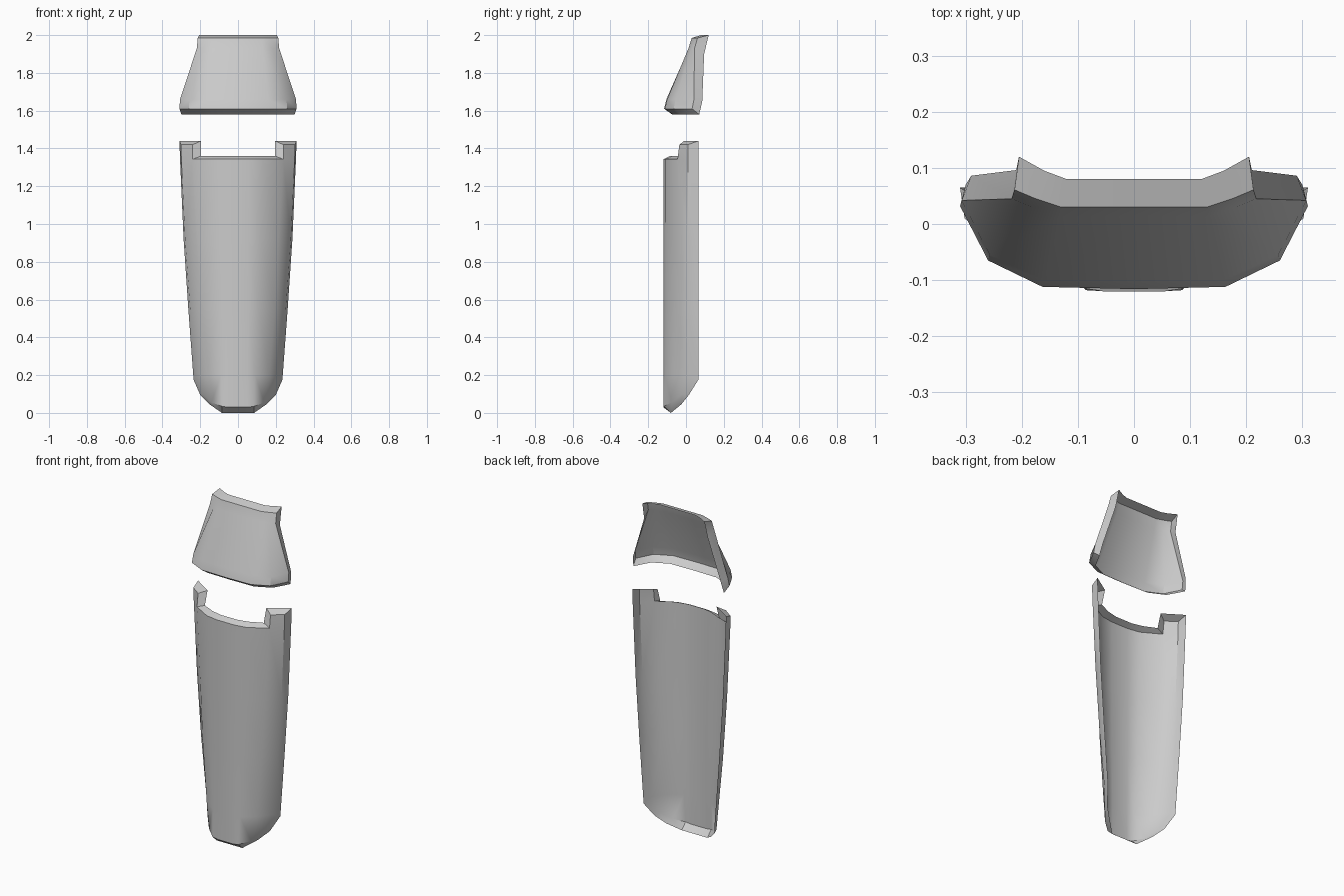
import bpy, bmesh, math

if "Cube" in bpy.data.objects:
    bpy.data.objects.remove(bpy.data.objects["Cube"])


def plate(name, rows, rim):
    """Right half of a thin curved plate plus its turned-back rim, mirrored in x.
    rows: (z, first column, [(x, y) or (x, y, z), ...]); rim: {(row, col): point}, in order."""
    bm = bmesh.new()
    grid = {}
    for r, (z, first, pts) in enumerate(rows):
        for c, p in enumerate(pts):
            grid[r, c + first] = bm.verts.new((p[0], p[1], p[2] if len(p) > 2 else z))
    # curved face
    for r, c in list(grid):
        quad = [(r, c), (r + 1, c), (r + 1, c + 1), (r, c + 1)]
        if all(k in grid for k in quad):
            bm.faces.new([grid[k] for k in quad])
    # rim strip along the border
    outer = [grid[k] for k, _ in rim]
    inner = [bm.verts.new(p) for _, p in rim]
    for i in range(len(rim) - 1):
        bm.faces.new((outer[i], outer[i + 1], inner[i + 1], inner[i]))
    bmesh.ops.recalc_face_normals(bm, faces=bm.faces)
    bm.faces.ensure_lookup_table()
    if bm.faces[0].normal.y > 0:
        bmesh.ops.reverse_faces(bm, faces=bm.faces)
    # mirrored half
    res = bmesh.ops.duplicate(bm, geom=bm.verts[:] + bm.edges[:] + bm.faces[:])["geom"]
    for v in [g for g in res if isinstance(g, bmesh.types.BMVert)]:
        v.co.x = -v.co.x
    bmesh.ops.reverse_faces(bm, faces=[g for g in res if isinstance(g, bmesh.types.BMFace)])
    bmesh.ops.remove_doubles(bm, verts=bm.verts, dist=0.0005)
    me = bpy.data.meshes.new(name)
    bm.to_mesh(me)
    bm.free()
    ob = bpy.data.objects.new(name, me)
    bpy.context.collection.objects.link(ob)
    bpy.ops.object.select_all(action='DESELECT')
    ob.select_set(True)
    bpy.context.view_layer.objects.active = ob
    bpy.ops.object.shade_smooth_by_angle(angle=math.radians(35))
    return ob


# long lower plate with two corner tabs and a rounded foot
plate("shin_plate", [
    (1.42, 3, [(.24, -.035), (.302, .01)]),
    (1.343, 0, [(0, -.12), (.055, -.12), (.13, -.108), (.24, -.045), (.30, .01)]),
    (.92, 0, [(0, -.12), (.055, -.12), (.12, -.107), (.215, -.05), (.28, .012)]),
    (.55, 0, [(0, -.12), (.055, -.12), (.11, -.107), (.195, -.055), (.253, .012)]),
    (.20, 0, [(0, -.12), (.05, -.12), (.09, -.11), (.165, -.06), (.22, .015)]),
    (.03, 0, [(0, -.12), (.05, -.12), (.085, -.118, .035), (.14, -.075, .055), (.188, -.02, .10)]),
], [
    ((1, 0), (0, -.085, 1.36)), ((1, 1), (.055, -.085, 1.36)), ((1, 2), (.12, -.07, 1.36)),
    ((1, 3), (.195, -.035, 1.36)), ((0, 3), (.195, -.01, 1.44)), ((0, 4), (.31, .065, 1.44)),
    ((1, 4), (.307, .065, 1.343)), ((2, 4), (.288, .065, .92)), ((3, 4), (.263, .065, .55)),
    ((4, 4), (.235, .065, .175)), ((5, 4), (.20, .015, .095)), ((5, 3), (.15, -.025, .045)),
    ((5, 2), (.085, -.08, 0)), ((5, 1), (.05, -.08, 0)), ((5, 0), (0, -.08, 0)),
])

# short flared upper plate
plate("knee_plate", [
    (1.985, 0, [(0, .03), (.13, .03), (.175, .045), (.213, .061)]),
    (1.93, 0, [(0, .015), (.13, .013), (.18, .03), (.218, .045)]),
    (1.66, 0, [(0, -.104), (.16, -.10), (.257, -.055), (.307, .042)]),
    (1.61, 0, [(0, -.116), (.163, -.112), (.26, -.065), (.31, .032)]),
], [
    ((0, 0), (0, .08, 2.0)), ((0, 1), (.12, .08, 2.0)), ((0, 2), (.16, .095, 2.0)),
    ((0, 3), (.205, .12, 2.0)), ((1, 3), (.21, .096, 1.90)), ((2, 3), (.29, .086, 1.65)),
    ((3, 3), (.30, .07, 1.58)), ((3, 2), (.247, -.025, 1.58)), ((3, 1), (.155, -.07, 1.58)),
    ((3, 0), (0, -.073, 1.58)),
])
